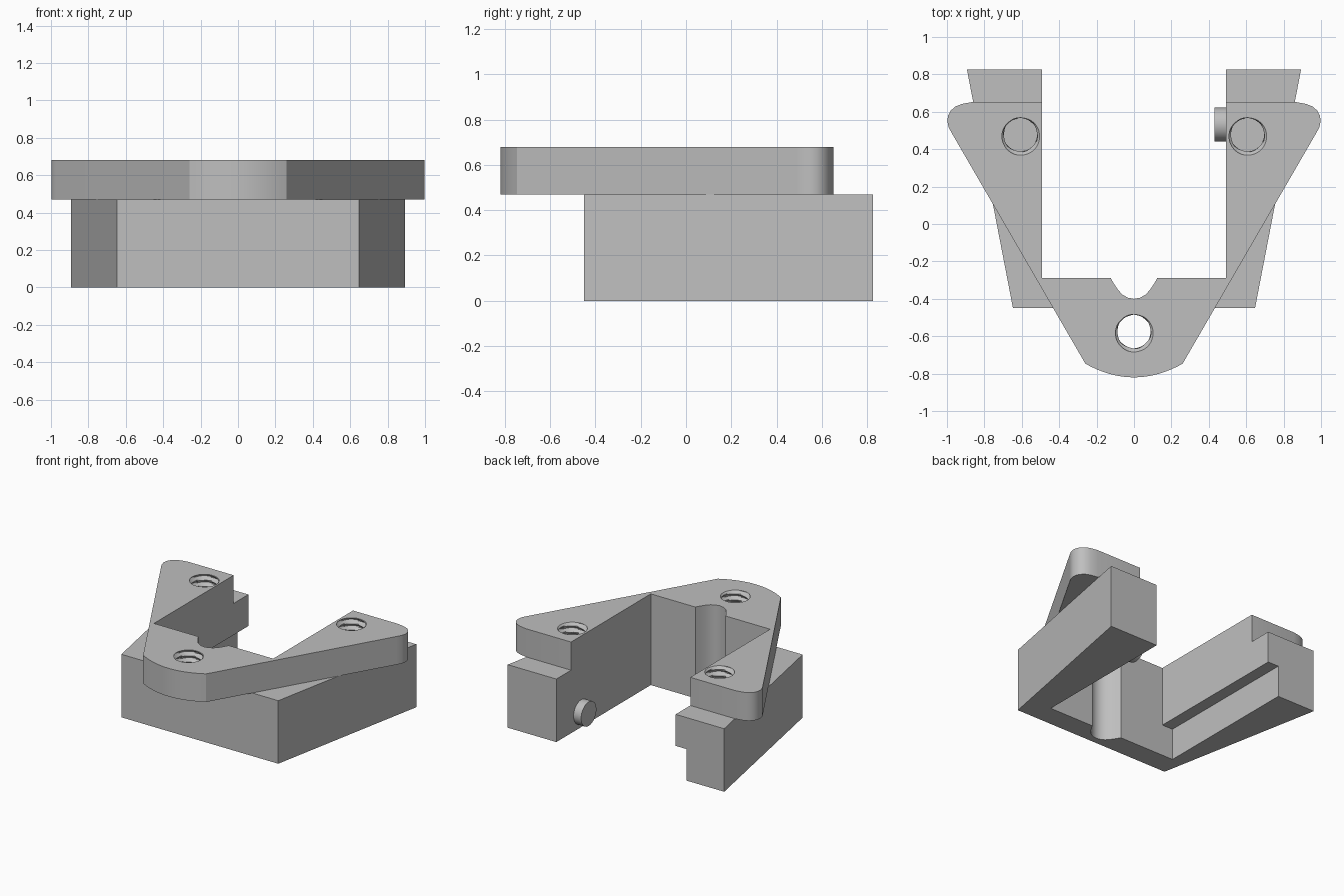
import bpy, bmesh, math
from mathutils import Matrix

cube = bpy.data.objects.get("Cube")
if cube:
    bpy.data.objects.remove(cube, do_unlink=True)

grey = bpy.data.materials.new("plain_grey")
grey.use_nodes = True
colour = (0.52, 0.52, 0.52, 1)
grey.diffuse_color = colour
grey.node_tree.nodes["Principled BSDF"].inputs["Base Color"].default_value = colour

BASE_TOP, TOP = 0.47, 0.68
INNER, WALL = 0.492, -0.288      # inside faces of the arms and of the front wall


def finish(name, bm):
    bmesh.ops.recalc_face_normals(bm, faces=bm.faces)
    mesh = bpy.data.meshes.new(name)
    bm.to_mesh(mesh)
    bm.free()
    mesh.materials.append(grey)
    obj = bpy.data.objects.new(name, mesh)
    bpy.context.collection.objects.link(obj)
    return obj


def symmetric_prism(name, half, z0, z1):
    """Extrude a half outline mirrored across x = 0 (ends lie on the axis)."""
    points = half + [(-x, y) for x, y in half[-2:0:-1]]
    bm = bmesh.new()
    face = bm.faces.new([bm.verts.new((x, y, z0)) for x, y in points])
    top = bmesh.ops.extrude_face_region(bm, geom=[face])["geom"]
    bmesh.ops.translate(bm, vec=(0, 0, z1 - z0),
                        verts=[v for v in top if isinstance(v, bmesh.types.BMVert)])
    return finish(name, bm)


def thread_cutter(x, y, z0, z1, pitch=0.046, sides=40, rows=32):
    """Closed rod whose radius follows a spiral zigzag."""
    bm = bmesh.new()
    rings = []
    for r in range(rows + 1):
        z = z0 + (z1 - z0) * r / rows
        ring = []
        for s in range(sides):
            phase = (z / pitch - s / sides) % 1
            radius = 0.088 + 0.025 * abs(2 * phase - 1)
            a = math.tau * s / sides
            ring.append(bm.verts.new((x + radius * math.cos(a), y + radius * math.sin(a), z)))
        rings.append(ring)
    for low, high in zip(rings, rings[1:]):
        for s in range(sides):
            t = (s + 1) % sides
            bm.faces.new((low[s], low[t], high[t], high[s]))
    bm.faces.new(rings[0])
    bm.faces.new(rings[-1])
    return finish("thread_cutter", bm)


def cut(target, cutter):
    cutter.hide_render = True
    mod = target.modifiers.new("cut", "BOOLEAN")
    mod.operation, mod.solver, mod.object = "DIFFERENCE", "EXACT", cutter
    bpy.context.view_layer.objects.active = target
    bpy.ops.object.modifier_apply(modifier=mod.name)
    bpy.data.objects.remove(cutter, do_unlink=True)


def smooth(obj):
    bpy.ops.object.select_all(action="DESELECT")
    obj.select_set(True)
    bpy.context.view_layer.objects.active = obj
    bpy.ops.object.shade_smooth_by_angle(angle=math.radians(30))


# Rounded groove in the middle of the front wall, shared by both layers
groove = [(0.125, WALL), (0.107, -0.32), (0.087, -0.35), (0.063, -0.377),
          (0.033, -0.394), (0, -0.4)]

# U-shaped lower block with flared sides
base = symmetric_prism("base_block", [
    (0, -0.45), (0.647, -0.45), (0.893, 0.825), (INNER, 0.825), (INNER, WALL)] + groove,
    0, BASE_TOP)

# Slot along the lower inside edge of the right arm
bm = bmesh.new()
bmesh.ops.create_cube(bm, size=1, matrix=Matrix.Translation((-0.491, 0.356, 0.0675))
                      @ Matrix.Diagonal((0.18, 1.288, 0.335, 1)))
cut(base, finish("slot_cutter", bm))
smooth(base)

# Triangular top plate: curved nose, straight sides, rounded rear corners
nose = [(0.26 * i / 8, -0.82 + 0.073 * (i / 8) ** 2) for i in range(9)]
corner = [(0.972, 0.482), (0.99, 0.515), (0.998, 0.548), (0.994, 0.58), (0.98, 0.606),
          (0.955, 0.628), (0.92, 0.642), (0.865, 0.652)]
plate = symmetric_prism("top_plate", nose + corner + [(INNER, 0.652), (INNER, WALL)] + groove,
                        BASE_TOP, TOP)

# Threaded screw holes
for x, y in ((0, -0.575), (0.607, 0.477), (-0.607, 0.477)):
    cut(plate, thread_cutter(x, y, BASE_TOP - 0.02, TOP + 0.02))
smooth(plate)

# Round peg on the inside of the left arm
bm = bmesh.new()
bmesh.ops.create_cone(bm, cap_ends=True, segments=40, radius1=0.09, radius2=0.09, depth=0.08,
                      matrix=Matrix.Translation((0.47, 0.532, 0.115))
                      @ Matrix.Rotation(math.pi / 2, 4, "Y"))
smooth(finish("locating_peg", bm))
